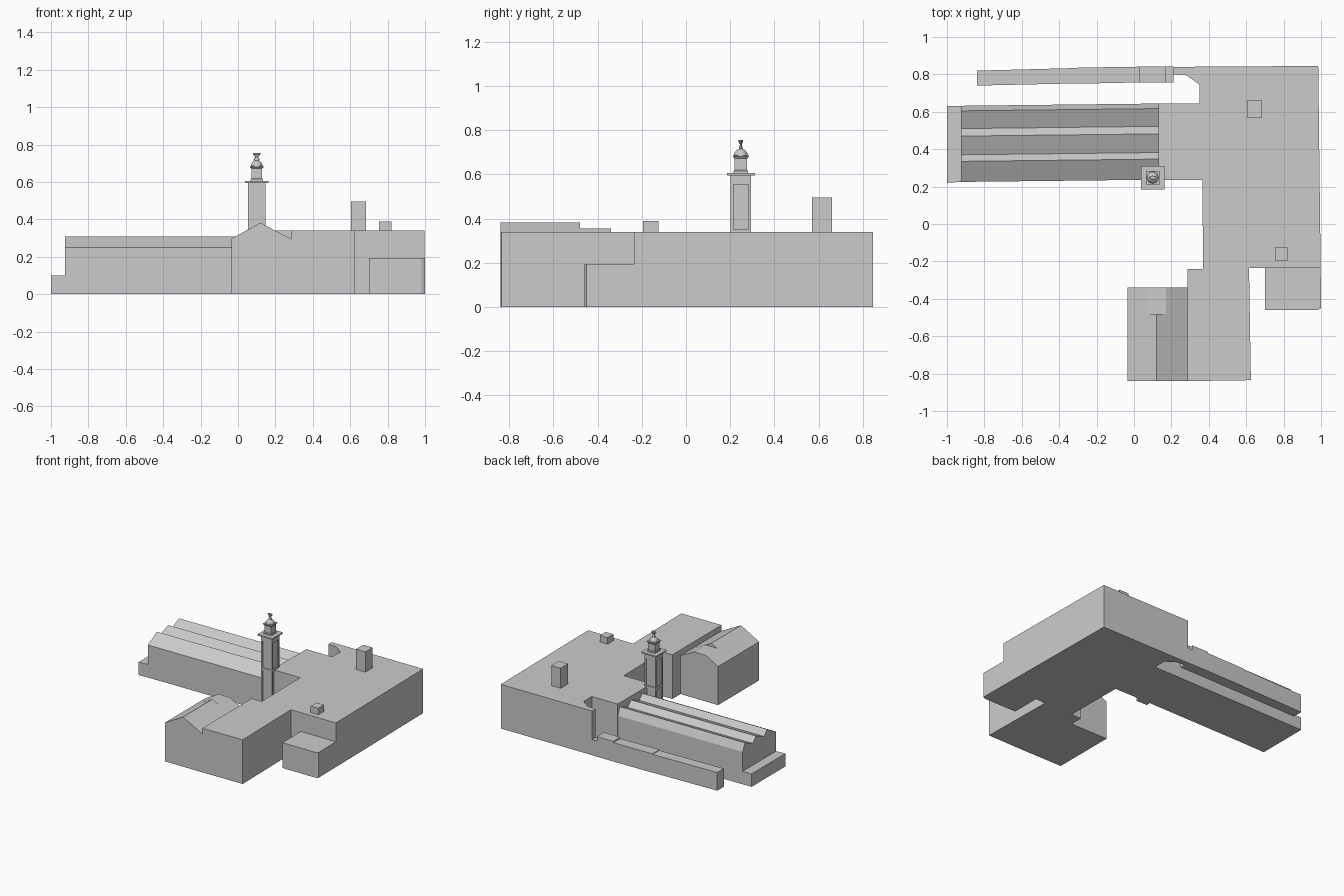
import bpy, bmesh, math
from mathutils import Matrix

if "Cube" in bpy.data.objects:
    bpy.data.objects.remove(bpy.data.objects["Cube"])

grey = bpy.data.materials.new("plain grey")
grey.diffuse_color = (0.6, 0.6, 0.6, 1)
grey.use_nodes = True
grey.node_tree.nodes["Principled BSDF"].inputs["Base Color"].default_value = grey.diffuse_color


def finish(name, bm):
    bmesh.ops.recalc_face_normals(bm, faces=bm.faces)
    me = bpy.data.meshes.new(name)
    bm.to_mesh(me)
    bm.free()
    me.materials.append(grey)
    ob = bpy.data.objects.new(name, me)
    bpy.context.collection.objects.link(ob)
    return ob


def sweep(name, pts, offset):
    """Closed outline of 3D points, extruded along offset."""
    bm = bmesh.new()
    f = bm.faces.new([bm.verts.new(p) for p in pts])
    r = bmesh.ops.extrude_face_region(bm, geom=[f])
    vs = [g for g in r["geom"] if isinstance(g, bmesh.types.BMVert)]
    bmesh.ops.translate(bm, verts=vs, vec=offset)
    return finish(name, bm)


def plan(name, pts, z0, z1):
    return sweep(name, [(x, y, z0) for x, y in pts], (0, 0, z1 - z0))


def box(name, x0, x1, y0, y1, z0, z1):
    return plan(name, [(x0, y0), (x1, y0), (x1, y1), (x0, y1)], z0, z1)


def lathe(name, profile, sides, x, y, squash=1, turn=0):
    bm = bmesh.new()
    rings = []
    for r, z in profile:
        rings.append([bm.verts.new((x + r * math.cos(turn + 2 * math.pi * i / sides),
                                    y + squash * r * math.sin(turn + 2 * math.pi * i / sides), z))
                      for i in range(sides)])
    for a, b in zip(rings, rings[1:]):
        for i in range(sides):
            j = (i + 1) % sides
            bm.faces.new((a[i], a[j], b[j], b[i]))
    bm.faces.new(rings[0])
    bm.faces.new(rings[-1])
    return finish(name, bm)


# Main flat-roofed building
plan("main_building", [
    (0.985, 0.845), (0.21, 0.84), (0.21, 0.80), (0.28, 0.795), (0.35, 0.745), (0.35, 0.645),
    (0.13, 0.645), (0.13, 0.235), (0.365, 0.235), (0.37, -0.24), (0.285, -0.24),
    (0.285, -0.84), (0.625, -0.835), (0.615, -0.235), (0.998, -0.235)], 0, 0.34)

# Low annex with one clipped corner
plan("low_annex", [(0.70, -0.235), (0.70, -0.46), (0.98, -0.46), (1.0, -0.45), (0.998, -0.235)],
     0, 0.195)

# Roof chimney and vent
box("roof_chimney", 0.605, 0.685, 0.57, 0.66, 0.34, 0.495)
box("roof_vent", 0.755, 0.82, -0.195, -0.125, 0.34, 0.39)

# Long hall with saw-tooth roof, slightly skewed, and its low end step
teeth = [(0.225, 0), (0.225, 0.25), (0.335, 0.31), (0.37, 0.268), (0.47, 0.31),
         (0.51, 0.268), (0.605, 0.31), (0.632, 0.25), (0.632, 0)]
sweep("sawtooth_hall", [(-0.925, y, z) for y, z in teeth], (1.055, 0.012, 0))
plan("hall_end_step", [(-1, 0.22), (-0.925, 0.225), (-0.925, 0.632), (-1, 0.63)], 0, 0.10)

# Low yard range along the back, in stepped lengths
for name, xa, xb, ya, yb, h in [
        ("yard_range_west", -0.84, -0.30, (0.74, 0.82), (0.752, 0.834), 0.14),
        ("yard_range_middle", -0.30, 0.03, (0.75, 0.836), (0.757, 0.841), 0.145),
        ("yard_range_raised", 0.03, 0.17, (0.757, 0.841), (0.757, 0.841), 0.155),
        ("yard_range_east", 0.17, 0.21, (0.757, 0.841), (0.757, 0.841), 0.12)]:
    plan(name, [(xa, ya[0]), (xb, yb[0]), (xb, yb[1]), (xa, ya[1])], 0, h)

# Gabled front wing, with its ridge cut flat at the back end
gable = [(-0.035, 0), (-0.035, 0.297), (0.12, 0.382), (0.285, 0.295), (0.285, 0)]
cut = gable[:2] + [(0.07, 0.355), (0.17, 0.355)] + gable[3:]
sweep("gabled_wing", [(x, -0.84, z) for x, z in gable], (0, 0.36, 0))
sweep("gabled_wing_back", [(x, -0.48, z) for x, z in cut], (0, 0.14, 0))

# Tower shaft with recessed panels between corner posts
tx, ty, h = 0.10, 0.248, 0.047
box("tower_core", tx - 0.04, tx + 0.04, ty - 0.04, ty + 0.04, 0, 0.595)
for sx in (-1, 1):
    for sy in (-1, 1):
        xs = sorted((tx + sx * h, tx + sx * 0.034))
        ys = sorted((ty + sy * h, ty + sy * 0.034))
        box("tower_corner_post", *xs, *ys, 0, 0.595)
for z0, z1 in ((0, 0.03), (0.33, 0.35), (0.555, 0.595)):
    box("tower_band", tx - h, tx + h, ty - h, ty + h, z0, z1)

# Gallery slab, lantern, dome and finial
box("tower_gallery", tx - 0.063, tx + 0.063, ty - 0.063, ty + 0.063, 0.595, 0.606)
r2 = math.sqrt(2)
lathe("lantern", [(0.033 * r2, 0.606), (0.033 * r2, 0.615), (0.029 * r2, 0.62), (0.029 * r2, 0.672),
                  (0.036 * r2, 0.68), (0.036 * r2, 0.686)], 4, tx, ty, turn=math.pi / 4)
dome = lathe("dome", [(0.031, 0.686), (0.029, 0.696), (0.023, 0.706), (0.012, 0.714),
                      (0.009, 0.716)], 16, tx, ty)
lathe("finial", [(0.016, 0.714), (0.016, 0.72), (0.008, 0.735), (0.021, 0.75), (0.018, 0.756)],
      8, tx, ty, squash=0.5)
